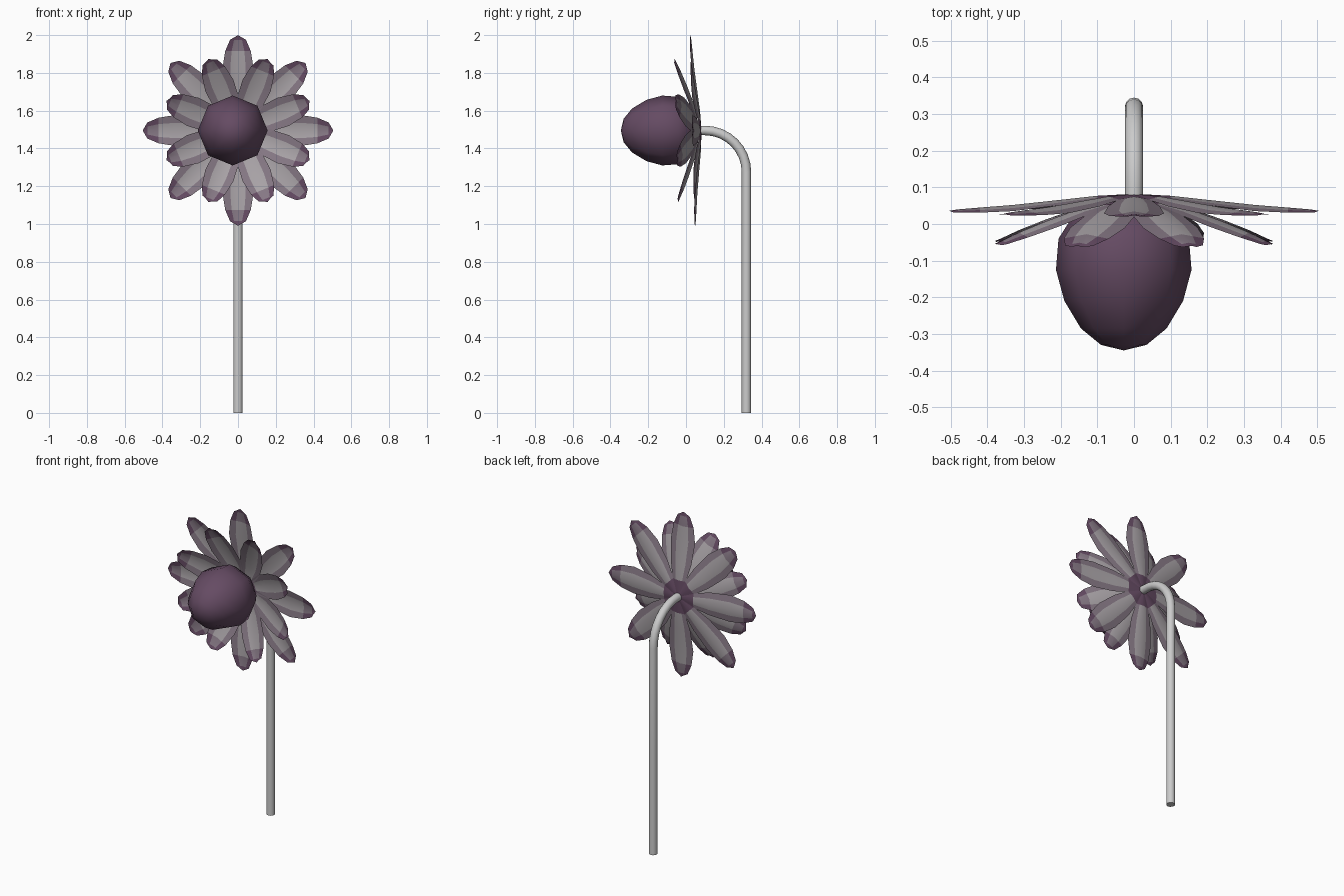
import bpy, bmesh, math
from mathutils import Vector, Matrix

if "Cube" in bpy.data.objects:
    bpy.data.objects.remove(bpy.data.objects["Cube"])

HEAD = Vector((0, 0, 1.495))


def material(name, rgb):
    m = bpy.data.materials.new(name)
    m.diffuse_color = (*rgb, 1)
    m.use_nodes = True
    m.node_tree.nodes["Principled BSDF"].inputs["Base Color"].default_value = m.diffuse_color
    return m


purple = material("purple", (0.13, 0.07, 0.125))
mauve = material("mauve", (0.24, 0.19, 0.235))
pale = material("pale_grey", (0.40, 0.37, 0.39))


def finish(name, bm, mats, angle):
    mesh = bpy.data.meshes.new(name)
    bmesh.ops.recalc_face_normals(bm, faces=bm.faces)
    bm.to_mesh(mesh)
    bm.free()
    for m in mats:
        mesh.materials.append(m)
    ob = bpy.data.objects.new(name, mesh)
    bpy.context.collection.objects.link(ob)
    bpy.ops.object.select_all(action='DESELECT')
    ob.select_set(True)
    bpy.context.view_layer.objects.active = ob
    bpy.ops.object.shade_smooth_by_angle(angle=math.radians(angle))
    return ob


def petal(name, profile, angle):
    """Creased leaf sheet; profile rows are (radius, half width, y)."""
    bm = bmesh.new()
    spin = Matrix.Rotation(angle, 3, 'Y')
    rows = []
    for r, w, y in profile:
        row = []
        for u in (-1, -0.5, 0, 0.5, 1):
            cup = 0.18 * w * abs(u)
            tip = 0.012 * abs(u) if r == profile[-1][0] else 0
            p = spin @ Vector((u * w, y - cup, r - tip))
            p.y -= 0.025 * p.z          # whole head leans slightly
            row.append(bm.verts.new(p + HEAD))
        rows.append(row)
    last = len(rows) - 2
    for i in range(last + 1):
        for j in range(4):
            f = bm.faces.new((rows[i][j], rows[i][j + 1],
                              rows[i + 1][j + 1], rows[i + 1][j]))
            inner = j in (1, 2)
            if i in (0, last):
                f.material_index = 0
            elif i == last - 1:
                f.material_index = 1 if inner else 0
            else:
                f.material_index = 2 if inner else 1
    return finish(name, bm, (purple, mauve, pale), 60)


# Two rings of petals, the inner one curving forward
outer = [(0.0, 0.010, 0.082), (0.10, 0.045, 0.077), (0.20, 0.070, 0.066),
         (0.33, 0.082, 0.052), (0.42, 0.068, 0.045), (0.48, 0.042, 0.040),
         (0.505, 0.020, 0.036)]
inner = [(0.0, 0.010, 0.065), (0.08, 0.045, 0.060), (0.16, 0.072, 0.043),
         (0.26, 0.080, 0.010), (0.34, 0.066, -0.020), (0.39, 0.042, -0.042),
         (0.41, 0.020, -0.050)]
for k in range(8):
    petal(f"outer_petal_{k + 1}", outer, k * math.pi / 4)
    petal(f"inner_petal_{k + 1}", inner, (k + 0.5) * math.pi / 4)

# Eight-sided egg-shaped flower centre
bm = bmesh.new()
rings = []
for r, y in [(0.07, 0.055), (0.14, 0.02), (0.178, -0.04), (0.185, -0.125),
             (0.162, -0.21), (0.117, -0.285), (0.062, -0.33)]:
    rings.append([bm.verts.new((-0.028 + r * math.cos(a * math.pi / 4), y,
                                HEAD.z + r * math.sin(a * math.pi / 4)))
                  for a in range(8)])
for a, b in zip(rings, rings[1:]):
    for i in range(8):
        bm.faces.new((a[i], a[(i + 1) % 8], b[(i + 1) % 8], b[i]))
bm.faces.new(rings[0])
nose = bm.verts.new((-0.028, -0.345, HEAD.z))
for i in range(8):
    bm.faces.new((rings[-1][i], rings[-1][(i + 1) % 8], nose))
finish("flower_centre", bm, (purple,), 60)

# Stem: straight tube bending forward into the flower head
path = [(0, 0.32, 0), (0, 0.32, 0.65)]
for i in range(9):
    t = i / 8 * math.pi / 2
    path.append((0, 0.10 + 0.22 * math.cos(t), 1.275 + 0.22 * math.sin(t)))
path.append((0, 0.065, 1.495))
curve = bpy.data.curves.new("stem", 'CURVE')
curve.dimensions = '3D'
curve.bevel_depth = 0.025
curve.bevel_resolution = 4
curve.use_fill_caps = True
spline = curve.splines.new('POLY')
spline.points.add(len(path) - 1)
for p, co in zip(spline.points, path):
    p.co = (*co, 1)
spline.use_smooth = True
bpy.context.collection.objects.link(bpy.data.objects.new("stem", curve))
